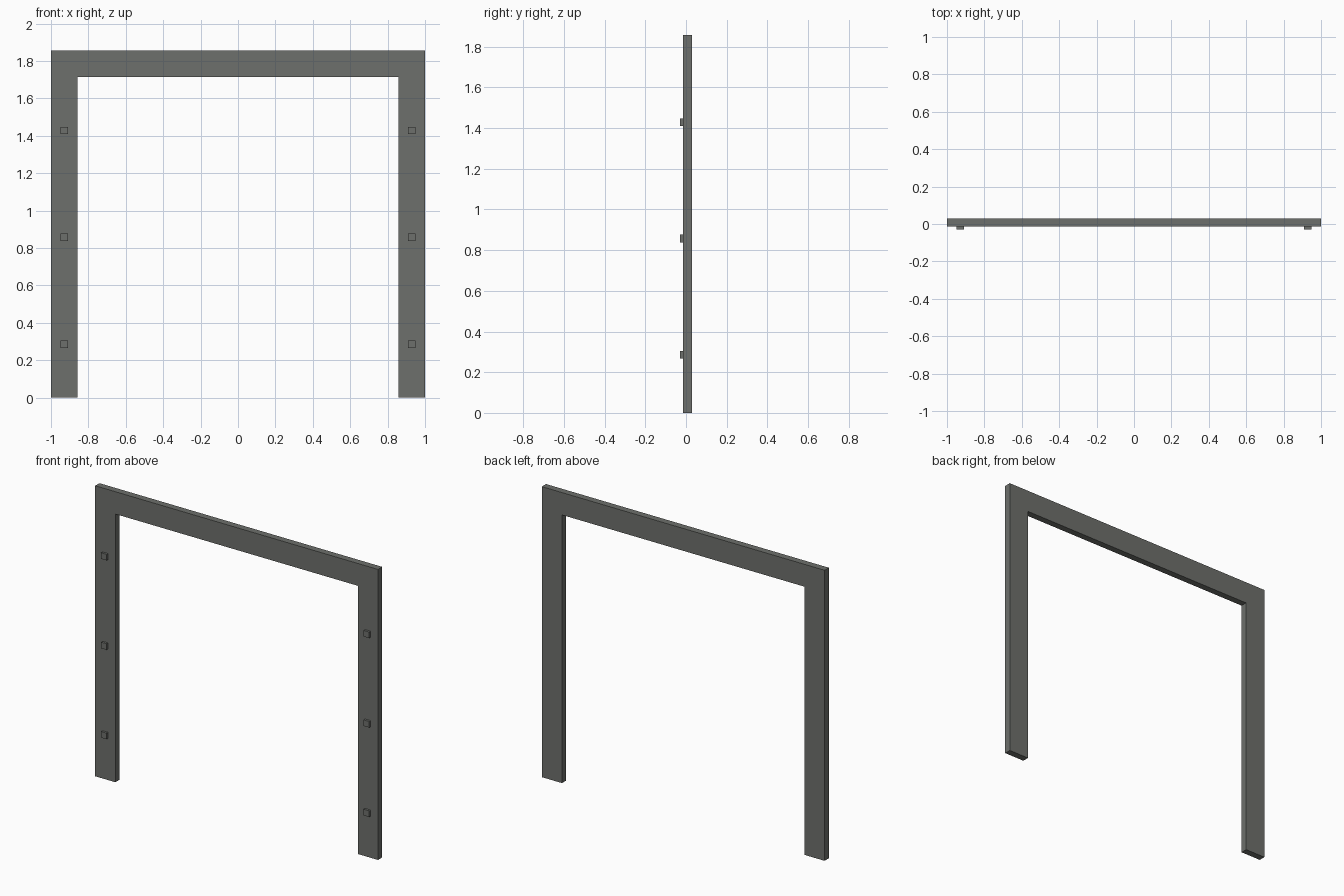
import bpy
import bmesh

if "Cube" in bpy.data.objects:
    bpy.data.objects.remove(bpy.data.objects["Cube"])

U = 1 / 7                      # post width; the frame is 14 x 13 of these
FRONT, BACK = -0.1 * U, 0.2 * U
KNOB_FRONT = -0.2 * U

grey = bpy.data.materials.new("dark grey")
grey.diffuse_color = (0.155, 0.162, 0.150, 1)
grey.use_nodes = True
grey.node_tree.nodes["Principled BSDF"].inputs["Base Color"].default_value = grey.diffuse_color


def add_object(name, bm):
    bmesh.ops.recalc_face_normals(bm, faces=bm.faces[:])
    mesh = bpy.data.meshes.new(name)
    bm.to_mesh(mesh)
    bm.free()
    mesh.materials.append(grey)
    obj = bpy.data.objects.new(name, mesh)
    bpy.context.collection.objects.link(obj)
    return obj


# Door frame: one arch-shaped profile extruded in depth
inner, outer, opening, top = 6 * U, 7 * U, 12 * U, 13 * U
profile = [(-outer, 0), (-inner, 0), (-inner, opening), (inner, opening),
           (inner, 0), (outer, 0), (outer, top), (-outer, top)]
bm = bmesh.new()
face = bm.faces.new([bm.verts.new((x, FRONT, z)) for x, z in profile])
ext = bmesh.ops.extrude_face_region(bm, geom=[face], use_keep_orig=True)
verts = [v for v in ext["geom"] if isinstance(v, bmesh.types.BMVert)]
bmesh.ops.translate(bm, verts=verts, vec=(0, BACK - FRONT, 0))
add_object("door_frame", bm)

# Small square pegs, three up each post, spaced evenly
half = 0.0195
for side, sx in (("left", -1), ("right", 1)):
    for i in range(3):
        z = opening * (2 * i + 1) / 6
        bm = bmesh.new()
        bmesh.ops.create_cube(bm, size=1)
        for v in bm.verts:
            v.co = (sx * 6.5 * U + v.co.x * 2 * half,
                    FRONT if v.co.y > 0 else KNOB_FRONT,
                    z + v.co.z * 2 * half)
        add_object(f"{side}_peg_{i + 1}", bm)
